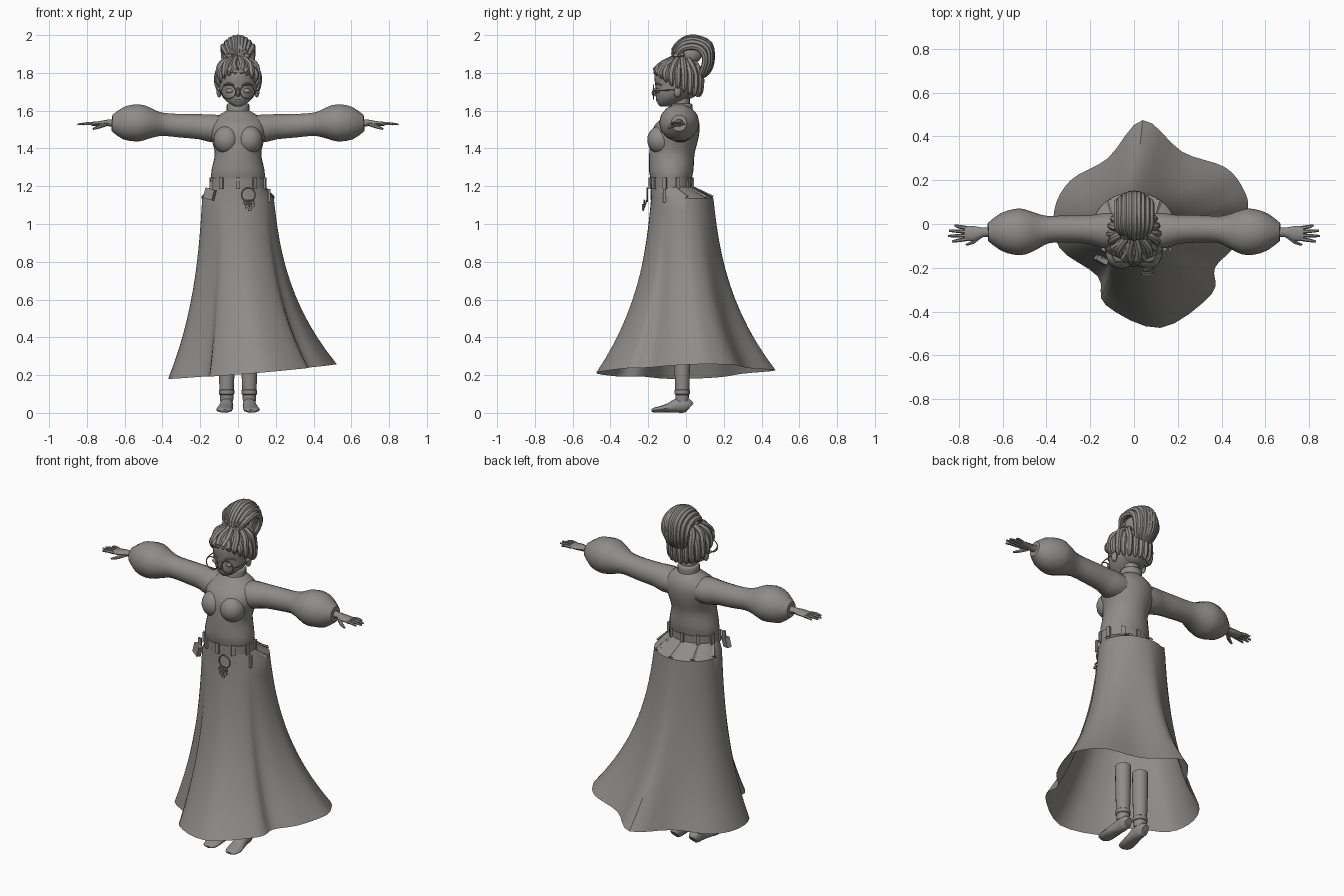
import bpy, bmesh, math
from math import sin, cos, pi, atan2
from mathutils import Vector, Matrix

if "Cube" in bpy.data.objects:
    bpy.data.objects.remove(bpy.data.objects["Cube"])

grey = bpy.data.materials.new("warm_grey")
grey.use_nodes = True
grey.diffuse_color = (0.27, 0.265, 0.255, 1)
grey.node_tree.nodes["Principled BSDF"].inputs["Base Color"].default_value = grey.diffuse_color


def finish(name, bm, angle=40):
    """Turn a bmesh into a shaded object."""
    bmesh.ops.recalc_face_normals(bm, faces=bm.faces[:])
    mesh = bpy.data.meshes.new(name)
    bm.to_mesh(mesh)
    bm.free()
    mesh.materials.append(grey)
    ob = bpy.data.objects.new(name, mesh)
    bpy.context.collection.objects.link(ob)
    bpy.ops.object.select_all(action='DESELECT')
    ob.select_set(True)
    bpy.context.view_layer.objects.active = ob
    bpy.ops.object.shade_smooth_by_angle(angle=math.radians(angle))
    return ob


def spline(pts, sub, closed=False):
    """Catmull-Rom points through tuples of any length."""
    n, out = len(pts), []
    get = (lambda i: pts[i % n]) if closed else (lambda i: pts[max(0, min(n - 1, i))])
    for i in range(n if closed else n - 1):
        a, b, c, d = (get(i + k) for k in (-1, 0, 1, 2))
        for s in range(sub):
            t = s / sub
            out.append([q + t * (r - p) / 2 + t * t * (2 * p - 5 * q + 4 * r - u) / 2
                        + t ** 3 * (3 * q - p - 3 * r + u) / 2
                        for p, q, r, u in zip(a, b, c, d)])
    return out if closed else out + [list(pts[-1])]


def skin(bm, rings, caps=True):
    """Join rings of points with quads."""
    loops = [[bm.verts.new(p) for p in ring] for ring in rings]
    n = len(loops[0])
    for lo, hi in zip(loops, loops[1:]):
        for i in range(n):
            bm.faces.new((lo[i], lo[(i + 1) % n], hi[(i + 1) % n], hi[i]))
    if caps:
        bm.faces.new(loops[0][::-1])
        bm.faces.new(loops[-1])


def tube(bm, pts, ref, sides=8, sub=3, caps=True):
    """Elliptical tube; points are x, y, z, radius along ref, radius across."""
    pts = spline([p if len(p) == 5 else (*p, p[3]) for p in pts], sub)
    rings = []
    for i, p in enumerate(pts):
        t = Vector(pts[min(i + 1, len(pts) - 1)][:3]) - Vector(pts[max(i - 1, 0)][:3])
        t.normalize()
        a = Vector(ref)
        a = (a - t * a.dot(t)).normalized()
        b = t.cross(a)
        rings.append([Vector(p[:3]) + a * cos(q) * max(p[3], .001) + b * sin(q) * max(p[4], .001)
                      for q in (2 * pi * k / sides for k in range(sides))])
    skin(bm, rings, caps)


def tube_part(name, pts, ref, **kw):
    bm = bmesh.new()
    tube(bm, pts, ref, **kw)
    return finish(name, bm)


def stack(name, rows, sides=20, sub=3, angle=40):
    """Upright part from rows of height, front, back, half width."""
    bm = bmesh.new()
    rings = [[(w * cos(q), (f + b) / 2 + (b - f) / 2 * sin(q), z)
              for q in (2 * pi * k / sides for k in range(sides))]
             for z, f, b, w in spline(rows, sub)]
    skin(bm, rings)
    return finish(name, bm, angle)


def blob(bm, centre, size, seg=16):
    m = Matrix.Translation(centre) @ Matrix.Diagonal((*size, 1))
    bmesh.ops.create_uvsphere(bm, u_segments=seg, v_segments=seg // 2 + 2, radius=1, matrix=m)


def box(bm, centre, size, turn=None):
    m = Matrix.Translation(centre) @ (turn or Matrix()) @ Matrix.Diagonal((*size, 1))
    bmesh.ops.create_cube(bm, size=1, matrix=m)


def hoop(bm, centre, r, thick):
    pts = [(centre[0] + r * cos(a), centre[1], centre[2] + r * sin(a), thick)
           for a in (2 * pi * k / 20 for k in range(21))]
    tube(bm, pts, (0, 1, 0), sides=6, sub=1)


# Skirt: uneven hem blended up to a round hip, then a yoke to the waist
hem = [(.04, .475), (.22, .33), (.415, .26), (.50, .16), (.52, .06), (.46, -.10), (.37, -.20),
       (.355, -.32), (.12, -.475), (-.13, -.37), (-.165, -.24), (-.34, -.11), (-.365, .06),
       (-.29, .20), (-.12, .30)]
hem = spline(hem, 4, closed=True)
rings = []
for k in range(13):
    u = k / 12
    t = .3 * u + .7 * u ** 2.6
    ring = []
    for x, y in hem:
        a = atan2(y, x - .03)
        px, py = .19 * cos(a), -.02 + .165 * sin(a)
        foot = .212 + .085 * x + .02 * y
        ring.append((px + t * (x - px), py + t * (y - py), 1.135 + u * (foot - 1.135)))
    rings.append(ring)
waist = [(.14 * cos(a), -.078 + .107 * sin(a), 1.2) for a in (atan2(y, x - .03) for x, y in hem)]
bm = bmesh.new()
skin(bm, [waist] + rings, caps=False)
finish("skirt", bm, 35)

# Belt with loops, and tapering pleats over the yoke
stack("belt", [(1.19, -.19, .033, .148), (1.24, -.192, .036, .148)], sub=1)
bm = bmesh.new()
for k in range(10):
    a = 2 * pi * (k + .5) / 10
    box(bm, (.15 * cos(a), -.078 + .114 * sin(a), 1.215), (.012, .022, .06), Matrix.Rotation(a, 4, 'Z'))
finish("belt_loops", bm)
bm = bmesh.new()
for a in (.15, .9, 1.57, 2.25, 3.0):
    tube(bm, [(.14 * cos(a), -.078 + .107 * sin(a), 1.2, .004, .004),
              (.188 * cos(a), -.02 + .163 * sin(a), 1.142, .016, .008)], (-sin(a), cos(a), 0), sides=4, sub=1)
finish("yoke_pleats", bm)

# Items hanging from the belt
bm = bmesh.new()
hoop(bm, (.055, -.205, 1.155), .036, .004)
for dx, low in ((-.012, 1.085), (.004, 1.07), (.018, 1.09)):
    tube(bm, [(.055 + dx / 2, -.208, 1.125, .005), (.055 + dx, -.228, low, .005)], (1, 0, 0), sides=6, sub=1)
    hoop(bm, (.055 + dx, -.222, 1.115), .012, .004)
    box(bm, (.06 + dx, -.23, low + .008), (.02, .008, .014))
finish("key_ring", bm)
bm = bmesh.new()
box(bm, (-.15, -.165, 1.158), (.055, .025, .058), Matrix.Rotation(.25, 4, 'Y') @ Matrix.Rotation(-.5, 4, 'Z'))
box(bm, (-.142, -.155, 1.2), (.02, .01, .05))
box(bm, (.165, -.115, 1.15), (.012, .016, .07))
finish("belt_pouches", bm)

# Blouse body, bust and collar
stack("blouse", [(1.2, -.18, .025, .135), (1.25, -.19, .033, .142), (1.29, -.196, .04, .139),
                 (1.37, -.195, .045, .123), (1.43, -.19, .06, .135), (1.48, -.185, .07, .148),
                 (1.53, -.16, .07, .145), (1.57, -.115, .055, .11), (1.6, -.082, .03, .06)], sides=28)
bm = bmesh.new()
for s in (-1, 1):
    blob(bm, (s * .06, -.135, 1.445), (.07, .07, .075), 20)
finish("bust", bm)
stack("collar", [(1.575, -.09, .035, .065), (1.6, -.085, .034, .06), (1.63, -.084, .034, .06),
                 (1.638, -.076, .026, .052)], sub=2)
stack("neck", [(1.58, -.07, .02, .044), (1.68, -.07, .02, .044)], sub=1)

for side, s in (("left", 1), ("right", -1)):
    # Sleeve with a gathered puff above the cuff
    tube_part(side + "_sleeve", [
        (s * x, y, z, w, h) for x, y, z, w, h in (
            (.07, -.03, 1.505, .08, .07), (.14, -.03, 1.507, .08, .075), (.2, -.025, 1.515, .066, .068),
            (.3, -.022, 1.52, .062, .064), (.39, -.025, 1.527, .062, .062), (.44, -.03, 1.53, .08, .072),
            (.5, -.035, 1.535, .104, .096), (.55, -.036, 1.535, .104, .1), (.61, -.036, 1.533, .085, .086),
            (.667, -.037, 1.535, .042, .044))], (0, 1, 0), sides=14, sub=2)
    # Hand
    bm = bmesh.new()
    tube(bm, [(s * .64, -.037, 1.535, .023, .021), (s * .69, -.038, 1.535, .022, .018),
              (s * .73, -.043, 1.532, .034, .014), (s * .775, -.043, 1.53, .034, .011)], (0, 1, 0), sides=10)
    for y0, y1, tip in ((-.069, -.08, .832), (-.052, -.055, .85), (-.035, -.031, .846), (-.018, -.006, .82)):
        tube(bm, [(s * .765, y0, 1.53, .009), (s * .8, (y0 + y1) / 2, 1.532, .0085),
                  (s * tip, y1, 1.527, .005)], (0, 1, 0), sides=6, sub=2)
    tube(bm, [(s * .70, -.05, 1.53, .013), (s * .735, -.082, 1.515, .01), (s * .768, -.095, 1.503, .005)],
         (0, 0, 1), sides=6, sub=2)
    finish(side + "_hand", bm)
    # Trouser leg, cuff and shoe
    x = s * .06
    tube_part(side + "_leg", [(x, -.02, .06, .034), (x, -.02, .12, .038), (x, -.02, .25, .042),
                              (x, -.02, .4, .044)], (1, 0, 0), sides=14)
    tube_part(side + "_cuff", [(x, -.02, .095, .036), (x, -.02, .1, .041), (x, -.02, .12, .041),
                               (x, -.02, .125, .036)], (1, 0, 0), sides=14, sub=1)
    tube_part(side + "_shoe", [(x, .022, .03, .022, .026), (x, .005, .04, .033, .038),
                               (x, -.04, .04, .035, .04), (x + s * .006, -.09, .027, .04, .025),
                               (x + s * .012, -.14, .018, .044, .017), (x + s * .01, -.172, .014, .034, .012),
                               (x + s * .01, -.182, .012, .016, .006)], (1, 0, 0), sides=12, sub=2)

# Head with features
stack("head", [(1.622, -.135, -.085, .014), (1.634, -.147, -.05, .04), (1.66, -.158, .0, .071),
               (1.69, -.161, .045, .092), (1.72, -.161, .07, .1), (1.76, -.166, .08, .104),
               (1.8, -.165, .078, .102), (1.84, -.14, .06, .08), (1.87, -.09, .02, .03)], sides=28)
bm = bmesh.new()
tube(bm, [(0, -.157, 1.72, .007), (0, -.172, 1.695, .011), (0, -.163, 1.68, .009)], (1, 0, 0))
blob(bm, (0, -.152, 1.655), (.022, .008, .007), 10)
for s in (-1, 1):
    blob(bm, (s * .044, -.147, 1.705), (.022, .012, .013), 12)
    blob(bm, (s * .1, -.045, 1.7), (.015, .02, .03), 10)
    tube(bm, [(s * .02, -.161, 1.735, .004), (s * .048, -.153, 1.745, .005), (s * .075, -.13, 1.736, .003)],
         (0, 0, 1), sides=6)
finish("face_features", bm)

# Round glasses
bm = bmesh.new()
for s in (-1, 1):
    hoop(bm, (s * .05, -.172, 1.7), .037, .003)
    tube(bm, [(s * .086, -.172, 1.705, .003), (s * .105, -.13, 1.707, .003), (s * .11, -.04, 1.71, .003)],
         (0, 0, 1), sides=6)
tube(bm, [(-.014, -.172, 1.705, .003), (0, -.175, 1.71, .003), (.014, -.172, 1.705, .003)], (0, 0, 1), sides=6)
finish("glasses", bm)

# Hair: locks swept from the hairline to the crown
bm = bmesh.new()
blob(bm, (0, -.035, 1.8), (.105, .115, .082), 24)
blob(bm, (0, .0, 1.745), (.1, .082, .085), 20)
for k in range(22):
    a = 2 * pi * (k + .5) / 22
    dx, dy, front = sin(a), -cos(a), (1 + cos(a)) / 2
    low = 1.675 + .11 * front ** 1.5
    sway = .012 * (-1) ** k
    path = [(.1 * dx, -.043 + .108 * dy, low, .006), (.11 * dx, -.043 + .12 * dy, low + .025, .015),
            (.106 * dx, -.043 + .122 * dy, 1.785 + .025 * front, .018),
            (.078 * dx + sway, -.038 + .085 * dy, 1.848, .018), (.03 * dx, -.025 + .03 * dy, 1.885, .014)]
    tube(bm, path, (-dy, dx, 0), sides=7)
finish("swept_hair", bm)

# Topknot: looped locks fanned over the crown
bm = bmesh.new()
blob(bm, (0, .01, 1.9), (.055, .075, .06), 16)
for k in range(-4, 5):
    f = k / 4
    g = 1 - .45 * f * f
    path = [(f * .03, -.06, 1.86, .01), (f * .055, -.062 + .02 * abs(f), 1.87 + .055 * g, .015),
            (f * .075, -.01, 1.88 + .095 * g, .017), (f * .075, .05, 1.88 + .105 * g, .018),
            (f * .075, .05 + .075 * g, 1.86 + .09 * g, .018), (f * .07, .06 + .075 * g, 1.86, .017),
            (f * .05, .05 + .06 * g, 1.80, .015), (f * .03, .07, 1.77, .008)]
    tube(bm, path, (1, 0, 0), sides=7)
for k in range(8):
    a = 2 * pi * k / 8
    tube(bm, [(.02 * cos(a), -.05, 1.875 + .01 * sin(a), .011),
              (.05 * cos(a), -.058, 1.89 + .035 * sin(a), .014),
              (.06 * cos(a), -.01, 1.9 + .05 * sin(a), .012)], (0, .3, 1), sides=6)
finish("topknot", bm)
